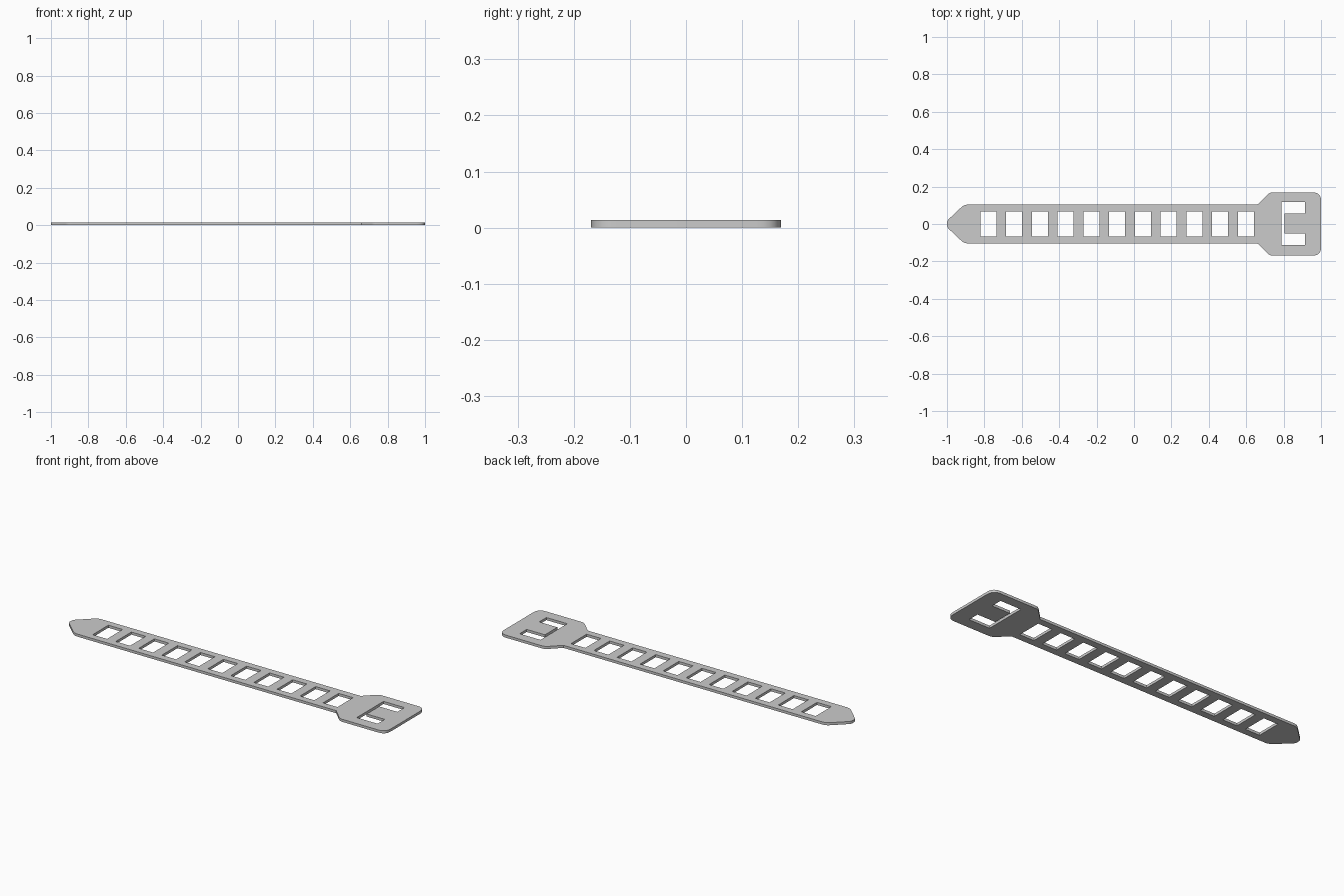
import bpy, bmesh
from mathutils import Vector

if "Cube" in bpy.data.objects:
    bpy.data.objects.remove(bpy.data.objects["Cube"])

THICK = 0.014


def rounded(corners):
    """Outline from (x, y, cut) corners, each eased by a short curve."""
    out = []
    n = len(corners)
    for i, (x, y, cut) in enumerate(corners):
        p = Vector((x, y))
        if cut == 0:
            out.append(p)
            continue
        a = p + (Vector(corners[i - 1][:2]) - p).normalized() * cut
        b = p + (Vector(corners[(i + 1) % n][:2]) - p).normalized() * cut
        for k in range(7):
            t = k / 6
            out.append(a * (1 - t) ** 2 + p * 2 * t * (1 - t) + b * t ** 2)
    return out


def box(x0, x1, h):
    return [(x0, -h), (x1, -h), (x1, h), (x0, h)]


# Outer outline: lower half mirrored to the upper half
half = [(-1.0, -0.017, 0.012), (-0.908, -0.104, 0.022), (0.66, -0.104, 0.0),
        (0.726, -0.169, 0.018), (1.0, -0.169, 0.045)]
outline = rounded(half + [(x, -y, c) for x, y, c in reversed(half)])

# Row of eleven adjustment holes
loops = [outline]
for i in range(11):
    cx = -0.779 + i * 0.1377
    loops.append(box(cx - 0.043, cx + 0.043, 0.067))

# C-shaped slot that leaves the locking tongue in the head
loops.append([(0.788, -0.112), (0.913, -0.112), (0.913, -0.05), (0.804, -0.05),
              (0.804, 0.056), (0.913, 0.056), (0.913, 0.117), (0.788, 0.117)])

# Filled flat curve with holes, given thickness
curve = bpy.data.curves.new("strap_profile", 'CURVE')
curve.dimensions = '2D'
curve.fill_mode = 'BOTH'
curve.extrude = THICK / 2
for pts in loops:
    s = curve.splines.new('POLY')
    s.points.add(len(pts) - 1)
    for sp, p in zip(s.points, pts):
        sp.co = (p[0], p[1], THICK / 2, 1)
    s.use_cyclic_u = True
strap = bpy.data.objects.new("strap", curve)
bpy.context.collection.objects.link(strap)
strap.location.z = THICK / 2
bpy.context.view_layer.objects.active = strap
strap.select_set(True)
bpy.ops.object.convert(target='MESH')
strap = bpy.context.object

# Weld caps to walls and rest the strap on the ground
bm = bmesh.new()
bm.from_mesh(strap.data)
bmesh.ops.remove_doubles(bm, verts=bm.verts, dist=0.0003)
bmesh.ops.recalc_face_normals(bm, faces=bm.faces)
low = min(v.co.z for v in bm.verts)
bmesh.ops.translate(bm, verts=bm.verts, vec=(0, 0, -low))
bm.to_mesh(strap.data)
bm.free()
strap.location.z = 0
bpy.ops.object.shade_smooth_by_angle()
